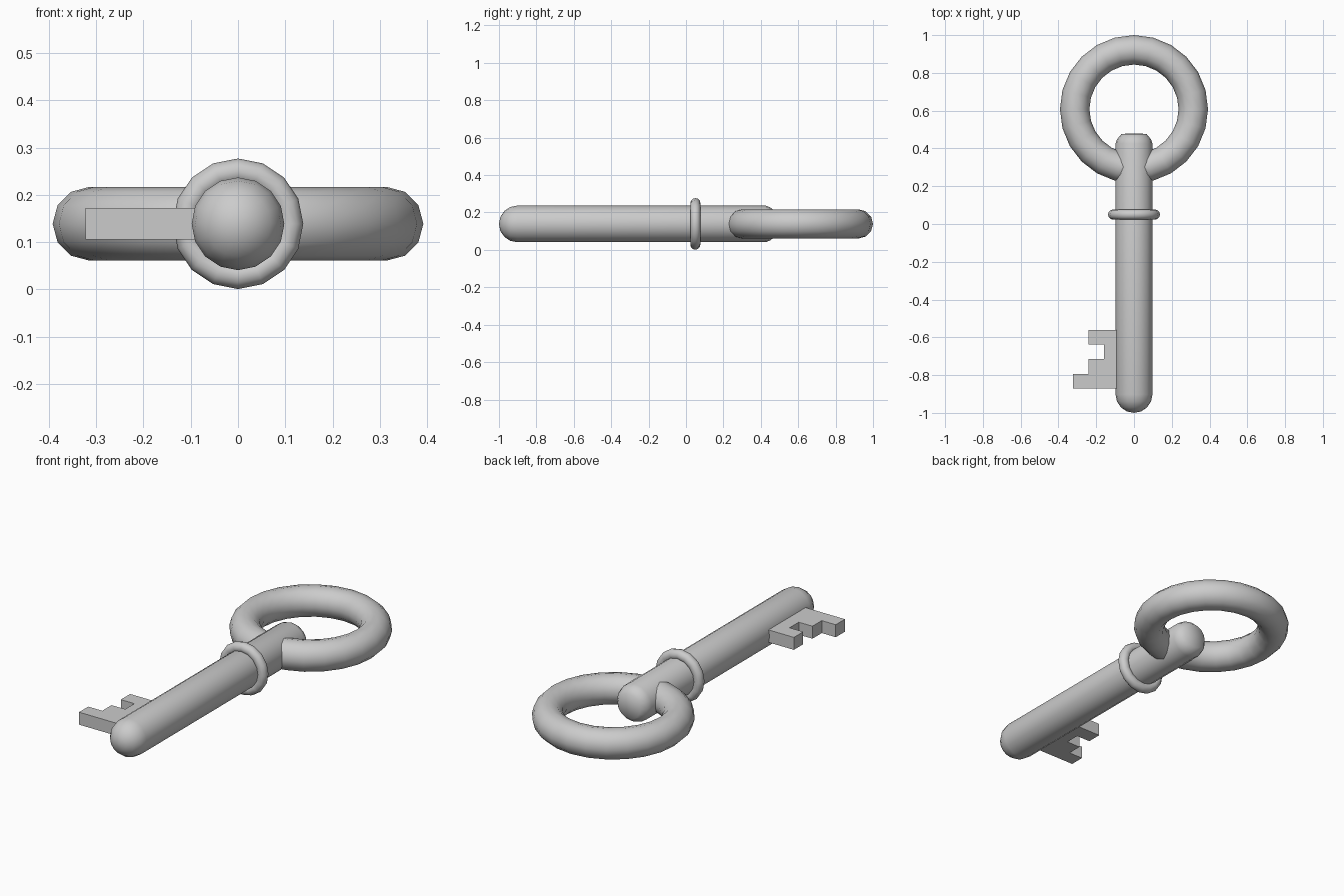
import bpy, bmesh
from math import pi, cos, sin
from mathutils import Vector

cube = bpy.data.objects.get("Cube")
if cube:
    bpy.data.objects.remove(cube)

AXIS_Z = 0.139

metal = bpy.data.materials.new("grey_metal")
metal.use_nodes = True
colour = (0.6, 0.6, 0.6, 1)
metal.diffuse_color = colour
metal.node_tree.nodes["Principled BSDF"].inputs["Base Color"].default_value = colour


def finish(name, bm, smooth):
    """Turn a bmesh into a named, shaded object."""
    bmesh.ops.recalc_face_normals(bm, faces=bm.faces)
    for f in bm.faces:
        f.smooth = smooth
    mesh = bpy.data.meshes.new(name)
    bm.to_mesh(mesh)
    bm.free()
    mesh.materials.append(metal)
    obj = bpy.data.objects.new(name, mesh)
    bpy.context.collection.objects.link(obj)
    obj.location.z = AXIS_Z
    return obj


def lathe(name, profile, steps, axis, centre=(0, 0, 0), closed=False):
    """Spin a profile of points around an axis."""
    bm = bmesh.new()
    verts = [bm.verts.new(p) for p in profile]
    edges = [bm.edges.new(pair) for pair in zip(verts, verts[1:])]
    if closed:
        edges.append(bm.edges.new((verts[-1], verts[0])))
    bmesh.ops.spin(bm, geom=verts + edges, cent=centre, axis=axis,
                   angle=2 * pi, steps=steps)
    bmesh.ops.remove_doubles(bm, verts=bm.verts, dist=0.0005)
    return finish(name, bm, True)


def circle(centre, radius, count):
    """Points of a circle in the x-y plane."""
    return [Vector(centre) + radius * Vector((cos(2 * pi * i / count), sin(2 * pi * i / count), 0))
            for i in range(count)]


# Shaft with a round tip and a blunter end inside the handle
R = 0.098
tip = [(R * sin(i * pi / 8), -0.902 - R * cos(i * pi / 8), 0) for i in range(5)]
end = [(R, 0.425, 0), (0.089, 0.45, 0), (0.066, 0.477, 0), (0, 0.48, 0)]
lathe("shaft", tip + end, 16, (0, 1, 0))

# Collar around the shaft
lathe("collar", circle((0.111, 0.05, 0), 0.027, 12), 16, (0, 1, 0), closed=True)

# Ring handle lying flat
section = [(p.x, 0.608, p.y) for p in circle((0.314, 0, 0), 0.078, 12)]
lathe("ring_handle", section, 24, (0, 0, 1), (0, 0.608, 0), closed=True)

# Flat toothed bit on the right side
outline = [(-0.08, -0.56), (-0.24, -0.56), (-0.24, -0.638), (-0.16, -0.638),
           (-0.16, -0.715), (-0.24, -0.715), (-0.24, -0.793), (-0.322, -0.793),
           (-0.322, -0.87), (-0.08, -0.87)]
bm = bmesh.new()
face = bm.faces.new([bm.verts.new((x, y, -0.033)) for x, y in outline])
side = bmesh.ops.extrude_face_region(bm, geom=[face])
bmesh.ops.translate(bm, vec=(0, 0, 0.066),
                    verts=[g for g in side["geom"] if isinstance(g, bmesh.types.BMVert)])
finish("toothed_bit", bm, False)
